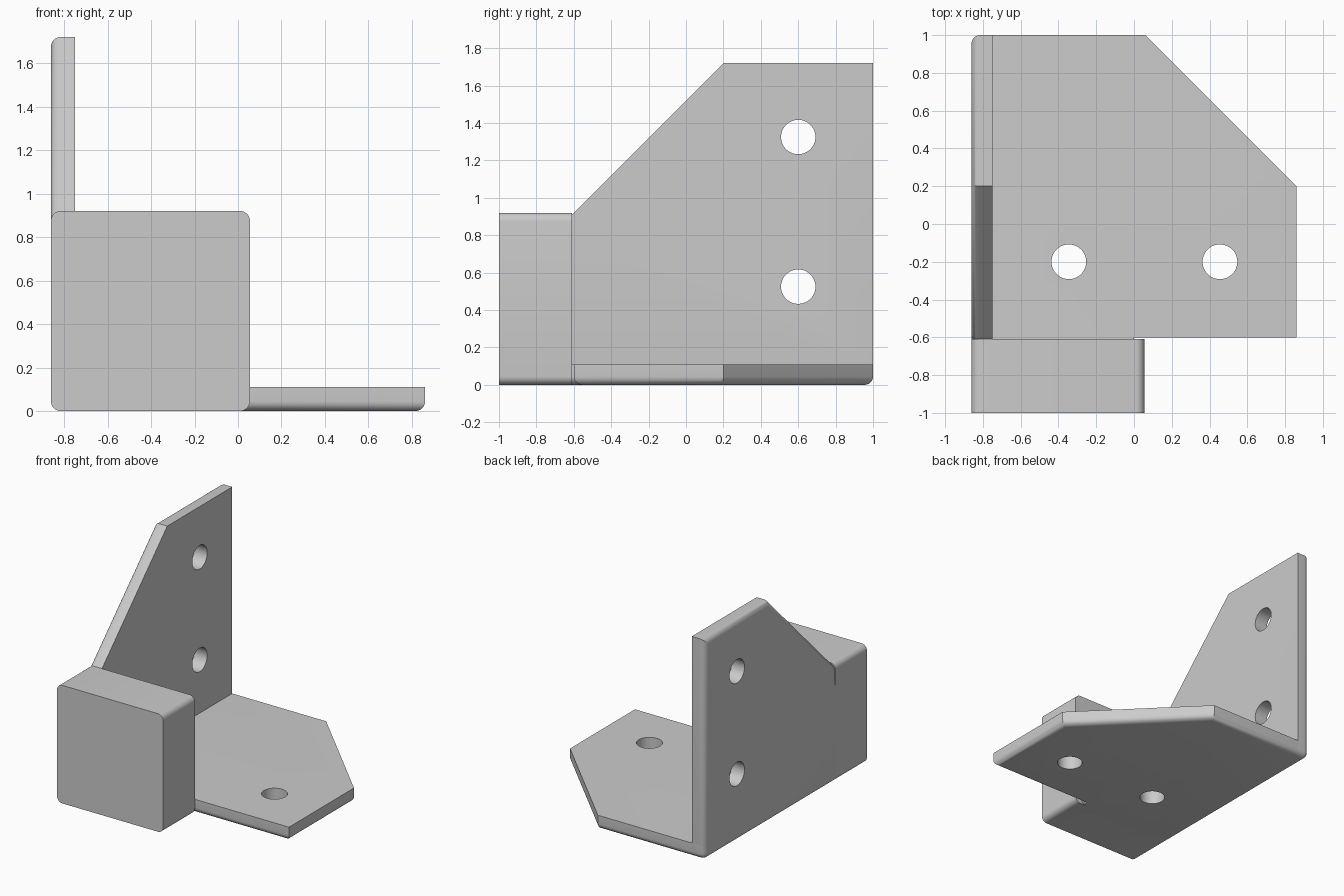
import bpy, bmesh
from mathutils import Vector, Matrix

cube = bpy.data.objects.get("Cube")
if cube:
    bpy.data.objects.remove(cube, do_unlink=True)

LEFT_X = -0.86      # outer face of the side plate
THICK = 0.11        # plate thickness
ROUND = 0.045       # edge rounding

grey = bpy.data.materials.new("plain grey")
grey.use_nodes = True
grey.diffuse_color = (0.6, 0.6, 0.6, 1)
grey.node_tree.nodes["Principled BSDF"].inputs["Base Color"].default_value = (0.6, 0.6, 0.6, 1)


def on_outside(edge):
    """Edges bordering the outer side face or the underside."""
    return (all(abs(v.co.x - LEFT_X) < 1e-4 for v in edge.verts)
            or all(abs(v.co.z) < 1e-4 for v in edge.verts))


def along_depth(edge):
    return abs(edge.verts[0].co.y - edge.verts[1].co.y) > 0.1


def prism(name, outline, direction, rule):
    """Extrude an outline and round the edges chosen by the rule."""
    bm = bmesh.new()
    face = bm.faces.new([bm.verts.new(p) for p in outline])
    new = bmesh.ops.extrude_face_region(bm, geom=[face])["geom"]
    bmesh.ops.translate(bm, vec=Vector(direction),
                        verts=[g for g in new if isinstance(g, bmesh.types.BMVert)])
    bmesh.ops.recalc_face_normals(bm, faces=bm.faces)
    bmesh.ops.bevel(bm, geom=[e for e in bm.edges if rule(e)], offset=ROUND,
                    segments=6, profile=0.5, affect='EDGES', clamp_overlap=True)
    bmesh.ops.recalc_face_normals(bm, faces=bm.faces)
    return make_object(name, bm)


def make_object(name, bm):
    mesh = bpy.data.meshes.new(name)
    bm.to_mesh(mesh)
    bm.free()
    mesh.materials.append(grey)
    obj = bpy.data.objects.new(name, mesh)
    bpy.context.collection.objects.link(obj)
    return obj


def activate(obj):
    bpy.ops.object.select_all(action='DESELECT')
    obj.select_set(True)
    bpy.context.view_layer.objects.active = obj


def drill(obj, centres, turn):
    """Cut round screw holes through a plate."""
    bm = bmesh.new()
    for c in centres:
        bmesh.ops.create_cone(bm, cap_ends=True, segments=48, radius1=0.092, radius2=0.092,
                              depth=0.5, matrix=Matrix.Translation(c) @ turn)
    cutter = make_object("hole_cutter", bm)
    cutter.hide_render = True
    mod = obj.modifiers.new("holes", 'BOOLEAN')
    mod.operation, mod.solver, mod.object = 'DIFFERENCE', 'EXACT', cutter
    activate(obj)
    bpy.ops.object.modifier_apply(modifier=mod.name)
    bpy.data.objects.remove(cutter, do_unlink=True)


# Front block, rounded along its depth
right = 0.055
block = prism("front_block",
              [(LEFT_X, -1, 0), (right, -1, 0), (right, -1, 0.92), (LEFT_X, -1, 0.92)],
              (0, 0.39, 0), along_depth)

# Base plate with a clipped corner and a tongue running into the block
base_outline = [(LEFT_X, -0.8), (0, -0.8), (0, -0.6), (0.86, -0.6),
                (0.86, 0.2), (0.06, 1), (LEFT_X, 1)]
base = prism("base_plate", [(x, y, 0) for x, y in base_outline], (0, 0, THICK), on_outside)
drill(base, [(-0.345, -0.2, 0), (0.455, -0.2, 0)], Matrix.Identity(4))

# Side plate with a sloping front and the same tongue
side_outline = [(-0.8, 0), (1, 0), (1, 1.72), (0.2, 1.72), (-0.63, 0.89), (-0.63, 0.8), (-0.8, 0.8)]
side = prism("side_plate", [(LEFT_X, y, z) for y, z in side_outline], (THICK, 0, 0), on_outside)
drill(side, [(LEFT_X, 0.6, 0.525), (LEFT_X, 0.6, 1.325)], Matrix.Rotation(1.5707963, 4, 'Y'))

# Smooth the rounded edges and hole walls only
for part in (block, base, side):
    activate(part)
    bpy.ops.object.shade_smooth_by_angle(angle=0.52)
